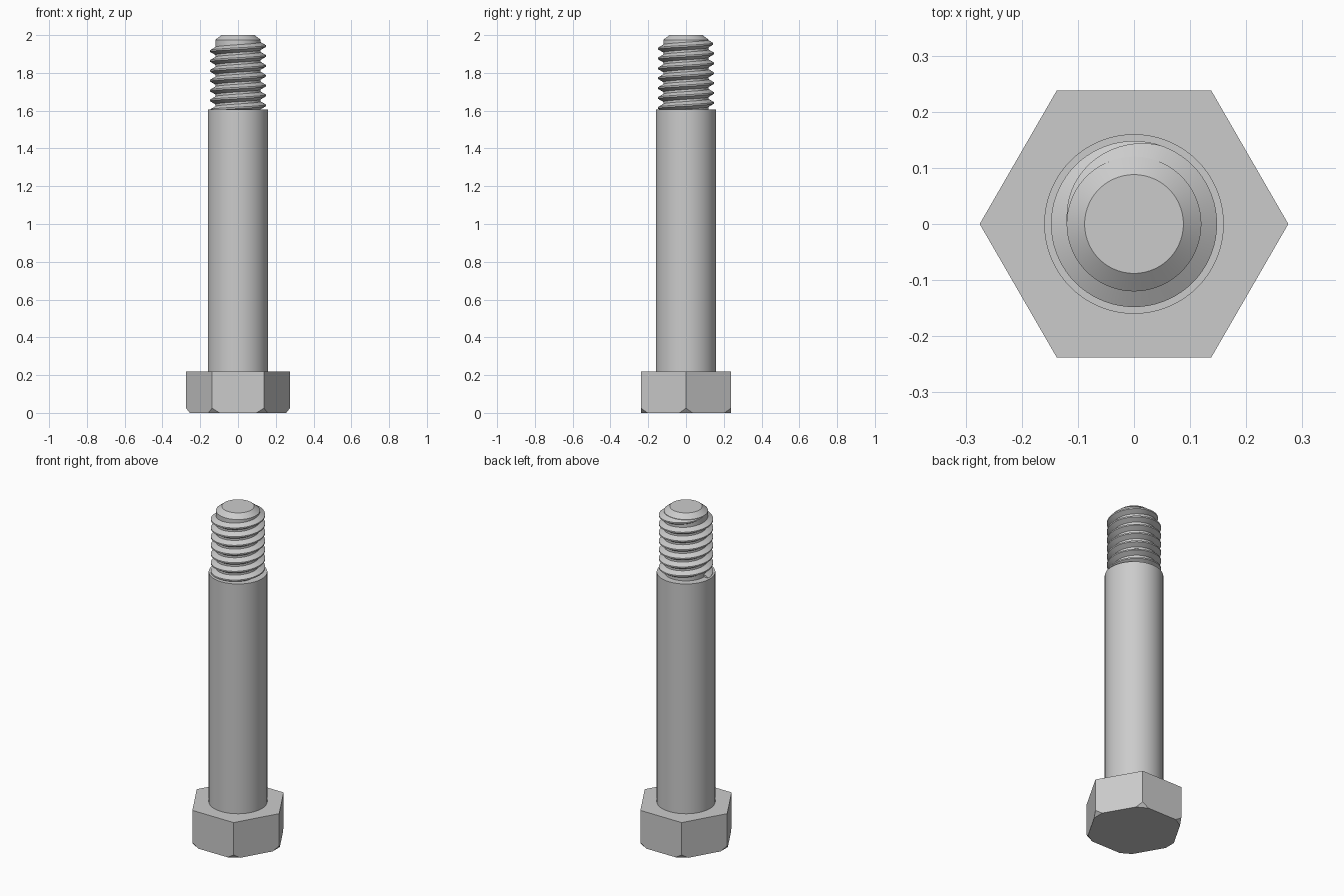
import bpy, bmesh, math
from mathutils import Vector

cube = bpy.data.objects.get("Cube")
if cube:
    bpy.data.objects.remove(cube, do_unlink=True)

# Single steel colour
steel = bpy.data.materials.new("steel grey")
steel.use_nodes = True
GREY = (0.6, 0.6, 0.6, 1)
steel.diffuse_color = GREY
steel.node_tree.nodes["Principled BSDF"].inputs["Base Color"].default_value = GREY


def finish(bm, name, smooth=True):
    bmesh.ops.recalc_face_normals(bm, faces=bm.faces[:])
    mesh = bpy.data.meshes.new(name)
    bm.to_mesh(mesh)
    bm.free()
    mesh.materials.append(steel)
    obj = bpy.data.objects.new(name, mesh)
    bpy.context.collection.objects.link(obj)
    if smooth:
        bpy.ops.object.select_all(action='DESELECT')
        obj.select_set(True)
        bpy.context.view_layer.objects.active = obj
        bpy.ops.object.shade_smooth_by_angle(angle=math.radians(25))
    return obj


def polar(radius, angle, z):
    return Vector((radius * math.cos(angle), radius * math.sin(angle), z))


# Hexagonal head with the six lower corners cut off
HEAD_R, HEAD_H = 0.275, 0.22
bm = bmesh.new()
base = bm.faces.new([bm.verts.new(polar(HEAD_R, i * math.pi / 3, 0)) for i in range(6)])
top = bmesh.ops.extrude_face_region(bm, geom=[base])["geom"]
bmesh.ops.translate(bm, vec=(0, 0, HEAD_H),
                    verts=[v for v in top if isinstance(v, bmesh.types.BMVert)])
if not base.is_valid or base not in bm.faces[:]:
    bmesh.ops.holes_fill(bm, edges=[e for e in bm.edges if e.is_boundary])
for i in range(6):
    a = i * math.pi / 3
    cut = bmesh.ops.bisect_plane(
        bm, geom=bm.verts[:] + bm.edges[:] + bm.faces[:],
        plane_co=polar(HEAD_R - 0.02, a, 0),
        plane_no=polar(0.025, a, -0.02), clear_outer=True)
    edges = [e for e in cut["geom_cut"] if isinstance(e, bmesh.types.BMEdge)]
    bmesh.ops.holes_fill(bm, edges=edges)
finish(bm, "hex_head", smooth=False)

# Shank, shoulder, thread core and chamfered tip as one turned profile
SIDES = 96
profile = [(0.16, HEAD_H), (0.16, 1.605), (0.12, 1.605), (0.12, 1.975), (0.088, 2.0)]
bm = bmesh.new()
rings = [[bm.verts.new(polar(r, i * math.tau / SIDES, z)) for i in range(SIDES)]
         for r, z in profile]
for low, high in zip(rings, rings[1:]):
    for i in range(SIDES):
        j = (i + 1) % SIDES
        bm.faces.new((low[i], low[j], high[j], high[i]))
bm.faces.new(rings[0])
bm.faces.new(rings[-1])
finish(bm, "shank_and_core")

# Right-handed helical thread ridge that fades into the core at its upper end
PITCH, TURNS, STEPS = 0.0523, 7, 72
ROOT, CREST = 0.119, 0.148
START_Z = 1.602
bm = bmesh.new()
sections = []
for s in range(TURNS * STEPS + 1):
    turn = s / STEPS
    fade = max(0.03, min(1, (TURNS - turn) / 0.3))
    angle = math.pi + turn * math.tau
    z = START_Z + turn * PITCH
    crest = ROOT + (CREST - ROOT) * fade
    half_root = 0.004 + 0.017 * fade
    sections.append([bm.verts.new(polar(r, angle, z + dz)) for r, dz in (
        (ROOT, -half_root), (crest, -0.004), (crest, 0.004), (ROOT, half_root))])
for a, b in zip(sections, sections[1:]):
    for i in range(4):
        j = (i + 1) % 4
        bm.faces.new((a[i], a[j], b[j], b[i]))
bm.faces.new(sections[0])
bm.faces.new(sections[-1])
finish(bm, "thread")
